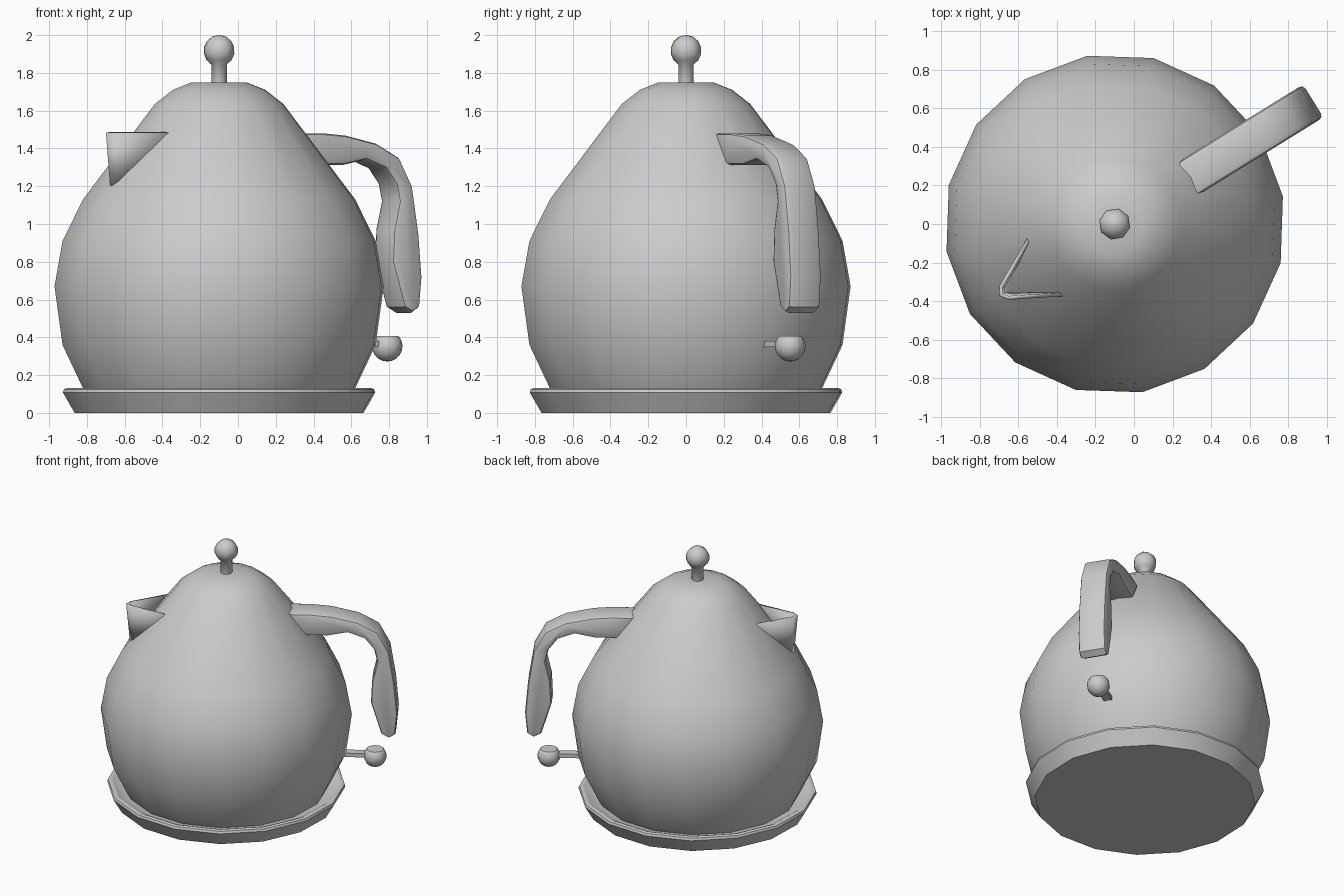
import bpy, bmesh, math
from mathutils import Matrix, Vector

if "Cube" in bpy.data.objects:
    bpy.data.objects.remove(bpy.data.objects["Cube"])

AXIS_X = -0.1
TURN = math.radians(31.8)   # heading of handle and switch; the spout is opposite
FRAME = Matrix.Translation((AXIS_X, 0, 0)) @ Matrix.Rotation(TURN, 4, 'Z')


def finish(name, bm, angle=45):
    bmesh.ops.remove_doubles(bm, verts=bm.verts, dist=1e-5)
    bmesh.ops.recalc_face_normals(bm, faces=bm.faces)
    me = bpy.data.meshes.new(name)
    bm.to_mesh(me)
    bm.free()
    ob = bpy.data.objects.new(name, me)
    bpy.context.collection.objects.link(ob)
    ob.matrix_world = FRAME
    bpy.ops.object.select_all(action='DESELECT')
    ob.select_set(True)
    bpy.context.view_layer.objects.active = ob
    bpy.ops.object.shade_smooth_by_angle(angle=math.radians(angle))
    return ob


def lathe(name, profile, sides, angle=45):
    bm = bmesh.new()
    rings = [[bm.verts.new((r * math.cos(2 * math.pi * i / sides),
                            r * math.sin(2 * math.pi * i / sides), z))
              for i in range(sides)] for r, z in profile]
    for a, b in zip(rings, rings[1:]):
        for i in range(sides):
            j = (i + 1) % sides
            bm.faces.new((a[i], a[j], b[j], b[i]))
    bm.faces.new(rings[0])
    bm.faces.new(rings[-1])
    return finish(name, bm, angle)


# Pear-shaped body
lathe("body", [(.705, .09), (.73, .13), (.84, .36), (.883, .67), (.84, .91),
               (.73, 1.13), (.345, 1.635), (.248, 1.71), (.152, 1.748)], 16)

# Base tray with raised lip
lathe("base_tray", [(.775, 0), (.838, .108), (.832, .125), (.815, .132),
                    (.795, .125), (.745, .095), (.68, .095)], 16)

# Lid knob: stem and ball in one profile
ball = [(.084 * math.sin(t), 1.917 - .084 * math.cos(t))
        for t in (math.radians(30 + 24.5 * k) for k in range(7))]
lathe("lid_knob", [(.042, 1.73)] + ball, 8, 50)

# Handle: side profile extruded across its width, edges rounded
outline = [(.44, 1.48), (.60, 1.48), (.74, 1.468), (.93, 1.425), (1.07, 1.35),
           (1.15, 1.2), (1.19, .95), (1.21, .72), (1.195, .56), (1.15, .53),
           (1.095, .56), (1.022, .8), (1.03, .97), (1.065, 1.12),
           (1.045, 1.21), (.98, 1.295), (.86, 1.34), (.72, 1.312), (.55, 1.312)]
bm = bmesh.new()
face = bm.faces.new([bm.verts.new((r, -.1, z)) for r, z in outline])
res = bmesh.ops.extrude_face_region(bm, geom=[face])
moved = [v for v in res["geom"] if isinstance(v, bmesh.types.BMVert)]
bmesh.ops.translate(bm, verts=moved, vec=(0, .2, 0))
rim = [e for e in bm.edges if abs(e.verts[0].co.y - e.verts[1].co.y) < 1e-4]
bmesh.ops.bevel(bm, geom=rim, offset=.025, segments=2, profile=.5, affect='EDGES')
finish("handle", bm, 40)

# Spout: thin V-shaped wall, open at the top
bm = bmesh.new()
top = [bm.verts.new((-r, s, 1.485)) for r, s in
       [(.42, .168), (.67, .035), (.695, 0), (.67, -.035), (.42, -.168)]]
low = [bm.verts.new((-r, s, 1.205)) for r, s in [(.645, .025), (.67, 0), (.645, -.025)]]
bm.faces.new((top[0], top[1], low[0]))
bm.faces.new((top[1], top[2], low[1], low[0]))
bm.faces.new((top[2], top[3], low[2], low[1]))
bm.faces.new((top[3], top[4], low[2]))
spout = finish("spout", bm, 40)
mod = spout.modifiers.new("thickness", 'SOLIDIFY')
mod.thickness = .02
mod.offset = 0

# Switch arm: flat tab
bm = bmesh.new()
bmesh.ops.create_cube(bm, size=1, matrix=Matrix.Translation((.9, 0, .365))
                      @ Matrix.Diagonal((.22, .06, .03, 1)))
finish("switch_arm", bm)

# Switch ball with a flat top
bm = bmesh.new()
bmesh.ops.create_uvsphere(bm, u_segments=12, v_segments=10, radius=.081)
bmesh.ops.translate(bm, verts=bm.verts, vec=(1.047, 0, .353))
cut = bmesh.ops.bisect_plane(bm, geom=bm.verts[:] + bm.edges[:] + bm.faces[:],
                             plane_co=(0, 0, .406), plane_no=(0, 0, 1), clear_outer=True)
bmesh.ops.holes_fill(bm, edges=[e for e in bm.edges if e.is_boundary])
finish("switch_ball", bm)
